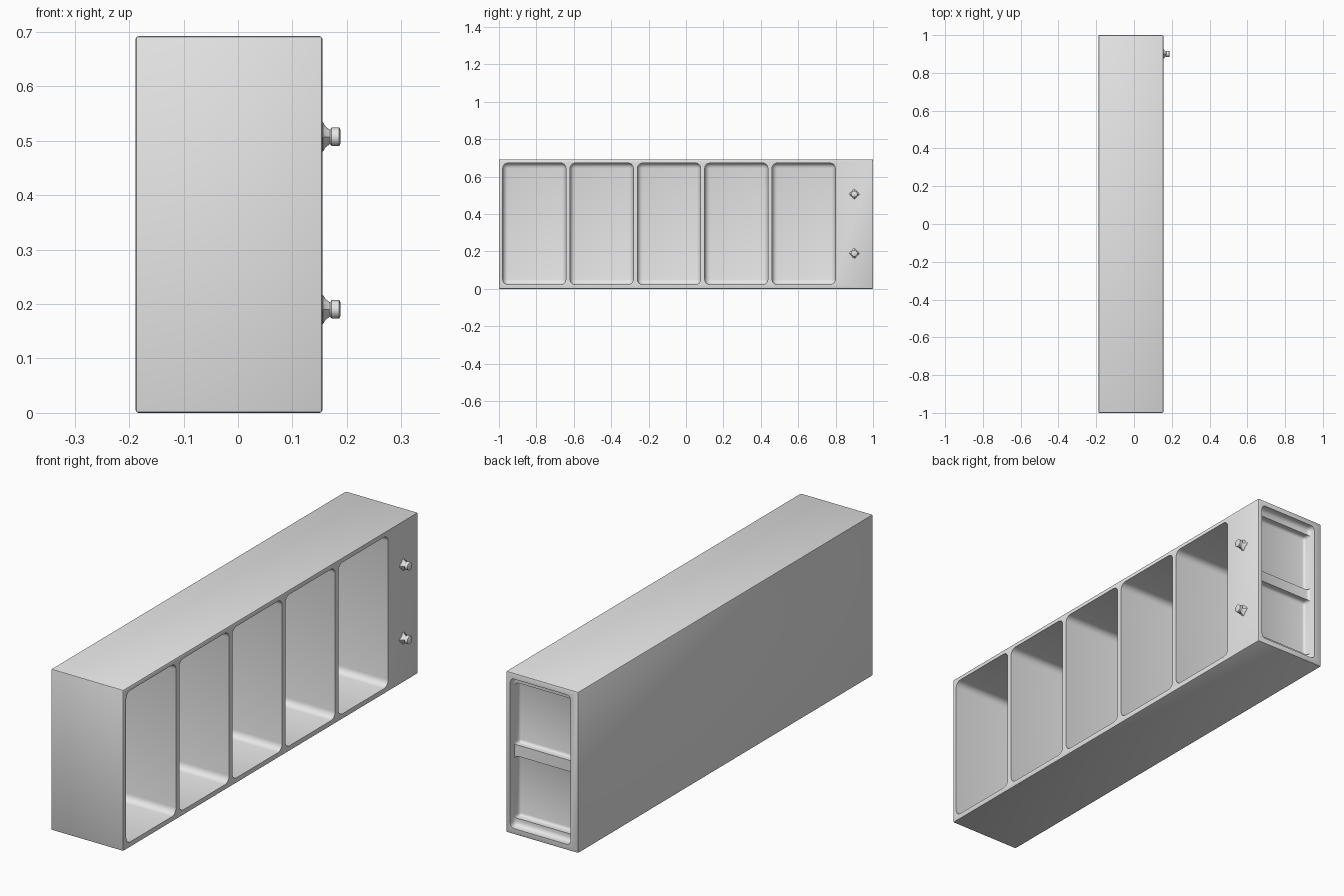
import bpy, bmesh, math
from mathutils import Vector

cube = bpy.data.objects.get("Cube")
if cube:
    bpy.data.objects.remove(cube, do_unlink=True)

grey = bpy.data.materials.new("light grey")
grey.use_nodes = True
colour = (0.8, 0.8, 0.8, 1)
grey.diffuse_color = colour
grey.node_tree.nodes["Principled BSDF"].inputs["Base Color"].default_value = colour

X0, X1, H = -0.188, 0.155, 0.692
MID = H / 2


def finish(name, bm):
    bmesh.ops.recalc_face_normals(bm, faces=bm.faces)
    mesh = bpy.data.meshes.new(name)
    bm.to_mesh(mesh)
    bm.free()
    mesh.materials.append(grey)
    obj = bpy.data.objects.new(name, mesh)
    bpy.context.collection.objects.link(obj)
    return obj


def rounded_box(name, low, high, radius, segments):
    low, high = Vector(low), Vector(high)
    bm = bmesh.new()
    bmesh.ops.create_cube(bm, size=1)
    for v in bm.verts:
        v.co = (low + high) / 2 + v.co * (high - low)
    bmesh.ops.bevel(bm, geom=bm.edges[:], offset=radius, segments=segments,
                    profile=0.5, affect='EDGES')
    return finish(name, bm)


def smooth(obj):
    bpy.ops.object.select_all(action='DESELECT')
    obj.select_set(True)
    bpy.context.view_layer.objects.active = obj
    bpy.ops.object.shade_smooth_by_angle(angle=math.radians(35))


# Outer case
case = rounded_box("case", (X0, -1, 0), (X1, 1, H), 0.005, 2)

# Five deep bays opening on the side
cutters = []
for i in range(5):
    y = -0.98 + i * 0.36
    cutters.append(rounded_box("bay_cutter", (X0 + 0.02, y, 0.023),
                               (X1 + 0.1, y + 0.338, 0.673), 0.028, 4))

# Shallow end recess, then two deeper panels split by a middle bar
cutters.append(rounded_box("recess_cutter", (-0.152, 0.967, 0.025),
                           (0.135, 1.1, H - 0.025), 0.018, 3))
for low, high in ((0.055, MID - 0.024), (MID + 0.024, H - 0.055)):
    cutters.append(rounded_box("panel_cutter", (-0.15, 0.937, low),
                               (0.133, 1.08, high), 0.012, 3))

bpy.context.view_layer.objects.active = case
for cutter in cutters:
    cutter.hide_render = True
    mod = case.modifiers.new("cut", 'BOOLEAN')
    mod.operation = 'DIFFERENCE'
    mod.solver = 'EXACT'
    mod.object = cutter
    bpy.ops.object.modifier_apply(modifier=mod.name)
    bpy.data.objects.remove(cutter, do_unlink=True)
smooth(case)


# Knobs: flared four-lobed foot, narrow neck and a tapered head
def knob(name, z):
    # distance from the wall, radius at the lobes, radius between them
    profile = [(-0.003, 0.027, 0.018), (0.001, 0.027, 0.018), (0.006, 0.019, 0.015),
               (0.014, 0.013, 0.012), (0.017, 0.017, 0.017), (0.031, 0.017, 0.017),
               (0.033, 0.013, 0.013)]
    sides = 16
    bm = bmesh.new()
    rings = []
    for d, lobe, gap in profile:
        ring = []
        for k in range(sides):
            a = math.tau * k / sides
            r = gap + (lobe - gap) * math.cos(2 * a) ** 2
            ring.append(bm.verts.new((X1 + d, 0.9 + r * math.cos(a), z + r * math.sin(a))))
        rings.append(ring)
    for a, b in zip(rings, rings[1:]):
        for k in range(sides):
            n = (k + 1) % sides
            bm.faces.new((a[k], a[n], b[n], b[k]))
    bm.faces.new(rings[0])
    bm.faces.new(rings[-1])
    smooth(finish(name, bm))


knob("lower_knob", 0.19)
knob("upper_knob", 0.507)
